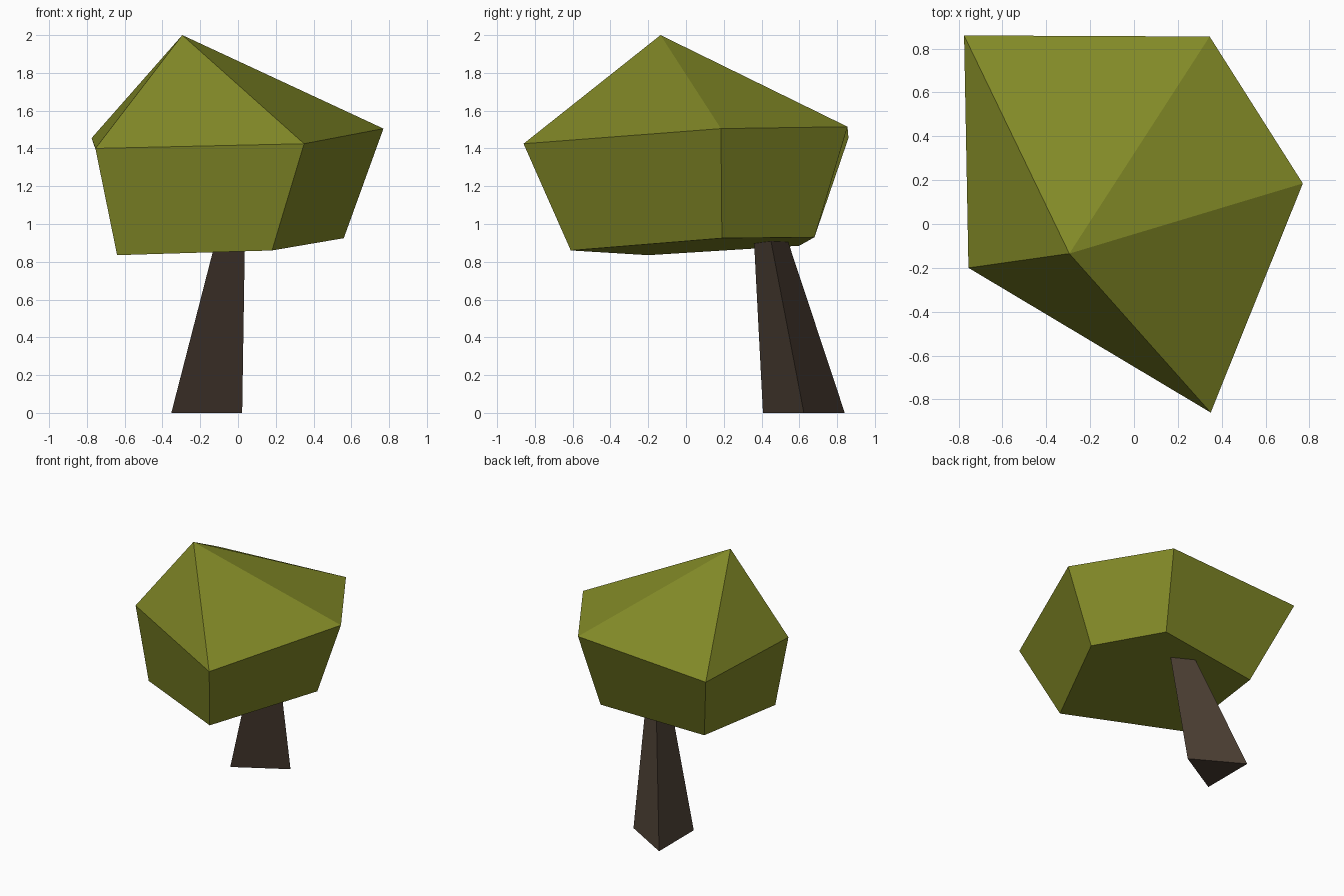
import bpy, bmesh, math

if "Cube" in bpy.data.objects:
    bpy.data.objects.remove(bpy.data.objects["Cube"])


def material(name, rgb):
    m = bpy.data.materials.new(name)
    m.diffuse_color = (*rgb, 1)
    m.use_nodes = True
    m.node_tree.nodes["Principled BSDF"].inputs["Base Color"].default_value = m.diffuse_color
    return m


def loft(name, rings, mat, apex=None):
    """Skin a stack of rings; close the bottom, and the top with a cap or an apex."""
    bm = bmesh.new()
    loops = [[bm.verts.new(p) for p in ring] for ring in rings]
    n = len(loops[0])
    for low, high in zip(loops, loops[1:]):
        for i in range(n):
            j = (i + 1) % n
            bm.faces.new((low[i], low[j], high[j], high[i]))
    bm.faces.new(loops[0][::-1])
    top = loops[-1]
    if apex:
        tip = bm.verts.new(apex)
        for i in range(n):
            bm.faces.new((top[i], top[(i + 1) % n], tip))
    else:
        bm.faces.new(top)
    bmesh.ops.recalc_face_normals(bm, faces=bm.faces)
    mesh = bpy.data.meshes.new(name)
    bm.to_mesh(mesh)
    bm.free()
    mesh.materials.append(mat)
    ob = bpy.data.objects.new(name, mesh)
    bpy.context.collection.objects.link(ob)
    return ob


def triangle(x, y, z, r):
    return [(x + r * math.cos(a), y + r * math.sin(a), z)
            for a in (math.tau * i / 3 for i in range(3))]


leaf = material("olive green", (0.223, 0.25, 0.02))
bark = material("dark brown", (0.070, 0.048, 0.033))

# Canopy: irregular five-sided crown flaring upward to a rim, then to an off-centre peak
underside = [(0.18, -0.61, 0.86), (0.56, 0.19, 0.925), (0.27, 0.68, 0.93),
             (-0.58, 0.60, 0.885), (-0.64, -0.20, 0.835)]
rim = [(0.35, -0.86, 1.425), (0.77, 0.185, 1.505), (0.345, 0.855, 1.515),
       (-0.775, 0.86, 1.455), (-0.755, -0.20, 1.40)]
loft("canopy", [underside, rim], leaf, apex=(-0.295, -0.135, 2.0))

# Trunk: leaning three-sided taper, ending just inside the canopy
loft("trunk", [triangle(-0.228, 0.624, 0, 0.25),
               triangle(-0.06, 0.442, 0.95, 0.097)], bark)
